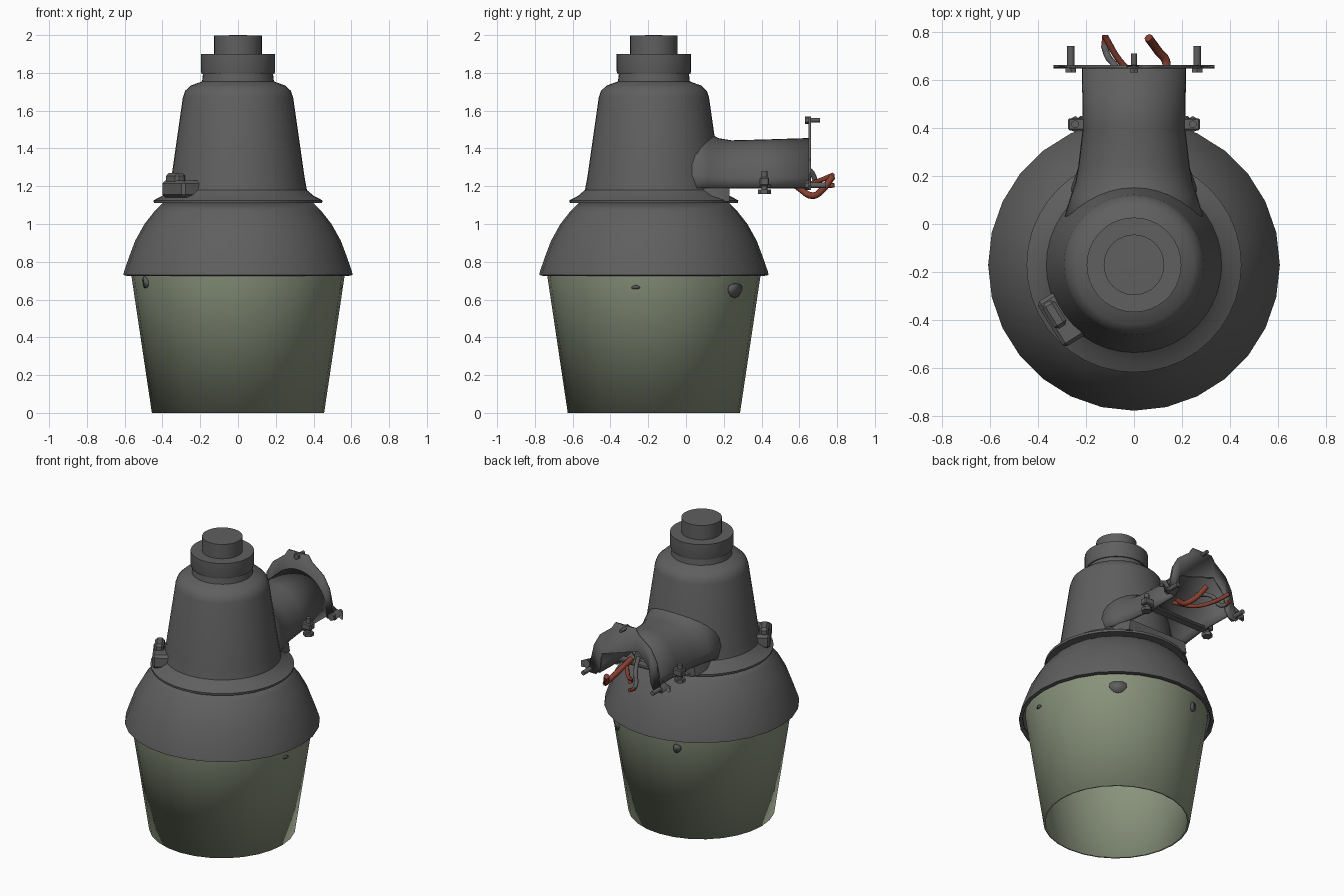
import bpy, bmesh
from math import sin, cos, pi, radians
from mathutils import Vector, Matrix

if "Cube" in bpy.data.objects:
    bpy.data.objects.remove(bpy.data.objects["Cube"])

AXIS_Y = -0.17  # lamp axis, set forward of the wall arm


def material(name, rgb):
    m = bpy.data.materials.new(name)
    m.use_nodes = True
    m.diffuse_color = (*rgb, 1)
    m.node_tree.nodes["Principled BSDF"].inputs["Base Color"].default_value = (*rgb, 1)
    return m


METAL = material("dark_grey_metal", (0.115, 0.115, 0.115))
LENS = material("pale_green_lens", (0.25, 0.29, 0.2))
RED = material("red_insulation", (0.24, 0.05, 0.03))


def finish(name, bm, mat, thickness=0, offset=-1, angle=35):
    bmesh.ops.remove_doubles(bm, verts=bm.verts, dist=1e-5)
    bmesh.ops.recalc_face_normals(bm, faces=bm.faces)
    me = bpy.data.meshes.new(name)
    bm.to_mesh(me)
    bm.free()
    ob = bpy.data.objects.new(name, me)
    bpy.context.collection.objects.link(ob)
    me.materials.append(mat)
    if thickness:
        mod = ob.modifiers.new("thickness", "SOLIDIFY")
        mod.thickness, mod.offset = thickness, offset
    bpy.ops.object.select_all(action="DESELECT")
    ob.select_set(True)
    bpy.context.view_layer.objects.active = ob
    bpy.ops.object.shade_smooth_by_angle(angle=radians(angle))
    return ob


def loft(bm, rings, closed):
    rows = [[bm.verts.new(p) for p in ring] for ring in rings]
    for a, b in zip(rows, rows[1:]):
        n = len(a)
        for i in range(n if closed else n - 1):
            j = (i + 1) % n
            bm.faces.new((a[i], a[j], b[j], b[i]))


def lathe(name, profile, mat, sides=28, **kw):
    bm = bmesh.new()
    turn = [2 * pi * i / sides for i in range(sides)]
    loft(bm, [[(r * cos(t), AXIS_Y + r * sin(t), z) for t in turn]
              for r, z in profile], True)
    return finish(name, bm, mat, **kw)


def box(name, size, matrix, bevel=0.006):
    bm = bmesh.new()
    bmesh.ops.create_cube(bm, size=1, matrix=matrix @ Matrix.Diagonal((*size, 1)))
    bmesh.ops.bevel(bm, geom=bm.edges[:], offset=bevel, segments=1, affect="EDGES")
    return finish(name, bm, METAL)


def rod(bm, start, end, radius, sides=12):
    a, b = Vector(start), Vector(end)
    turn = (b - a).to_track_quat("Z", "Y").to_matrix().to_4x4()
    bmesh.ops.create_cone(bm, cap_ends=True, segments=sides, radius1=radius,
                          radius2=radius, depth=(b - a).length,
                          matrix=Matrix.Translation((a + b) / 2) @ turn)


def bolt(name, start, end, radius, head, head_length):
    # Round shank with a hexagonal head at its start
    a, b = Vector(start), Vector(end)
    bm = bmesh.new()
    rod(bm, a, b, radius)
    rod(bm, a, a + (b - a).normalized() * head_length, head, 6)
    return finish(name, bm, METAL)


def wire(name, points, radius, mat):
    cu = bpy.data.curves.new(name, "CURVE")
    cu.dimensions = "3D"
    cu.bevel_depth, cu.bevel_resolution, cu.resolution_u = radius, 2, 6
    cu.use_fill_caps = True
    sp = cu.splines.new("BEZIER")
    sp.bezier_points.add(len(points) - 1)
    for bp, p in zip(sp.bezier_points, points):
        bp.co = p
        bp.handle_left_type = bp.handle_right_type = "AUTO"
    ob = bpy.data.objects.new(name, cu)
    bpy.context.collection.objects.link(ob)
    cu.materials.append(mat)


# Open-bottomed lens and the bell-shaped shade over it
lathe("lens", [(0.57, 0.78), (0.565, 0.73), (0.456, 0.0)], LENS, thickness=0.015)
lathe("shade", [(0.585, 0.725), (0.607, 0.73), (0.603, 0.75), (0.575, 0.83),
                (0.545, 0.91), (0.495, 1.0), (0.44, 1.07), (0.395, 1.115)],
      METAL, thickness=0.015)

# Tapered housing with its base flange
lathe("housing", [(0, 1.11), (0.445, 1.11), (0.447, 1.125), (0.4, 1.15),
                  (0.365, 1.18), (0.352, 1.25), (0.292, 1.67), (0.28, 1.705),
                  (0.25, 1.733), (0.19, 1.755), (0.185, 1.8), (0, 1.8)],
      METAL, sides=40)

# Sensor socket and cap on top
lathe("socket_ring", [(0, 1.795), (0.193, 1.795), (0.197, 1.81), (0.197, 1.9),
                      (0, 1.9)], METAL, sides=36)
lathe("sensor_cap", [(0, 1.89), (0.126, 1.89), (0.126, 1.998), (0, 2.0)],
      METAL, sides=32)

# Arched mounting arm, open below, flaring into the housing
bm = bmesh.new()
steps = [pi * i / 20 for i in range(21)]
sections = [(0.0, 0.3, 1.56), (0.12, 0.262, 1.485), (0.17, 0.245, 1.455),
            (0.24, 0.232, 1.443), (0.4, 0.213, 1.447), (0.65, 0.217, 1.455)]
loft(bm, [[(w * cos(t), y, 1.19 + (top - 1.19) * sin(t) ** 0.85) for t in steps]
          for y, w, top in sections], False)
finish("arm", bm, METAL, thickness=0.018)

# Skirt joining arm and flange
bm = bmesh.new()
loft(bm, [[(-w, -0.05, z), (-w, 0.15, z), (-w * 0.88, 0.23, z),
           (w * 0.88, 0.23, z), (w, 0.15, z), (w, -0.05, z)]
          for w, z in [(0.265, 1.12), (0.25, 1.195)]], True)
bmesh.ops.holes_fill(bm, edges=bm.edges[:])
finish("arm_skirt", bm, METAL)

# Arched wall plate with splayed, notched feet
half = [(0.02, 1.535), (0.03, 1.57), (0.075, 1.57), (0.1, 1.53), (0.19, 1.46),
        (0.235, 1.38), (0.25, 1.28), (0.335, 1.24), (0.335, 1.2), (0.285, 1.21),
        (0.28, 1.18), (0.22, 1.18), (0.195, 1.22), (0.18, 1.33), (0.1, 1.42)]
bm = bmesh.new()
outline = half + [(-x, z) for x, z in reversed(half)]
bm.faces.new([bm.verts.new((x, 0.655, z)) for x, z in outline])
bmesh.ops.triangulate(bm, faces=bm.faces[:])
finish("wall_plate", bm, METAL, thickness=0.014, offset=0)

# Clamp bar, its bolts and ears, and the wall bolts
box("clamp_bar", (0.46, 0.06, 0.02), Matrix.Translation((0, 0.42, 1.2)))
for side, label in ((1, "left"), (-1, "right")):
    box(label + "_clamp_ear", (0.08, 0.05, 0.045),
        Matrix.Translation((side * 0.235, 0.415, 1.225)))
    bolt(label + "_clamp_bolt", (side * 0.245, 0.415, 1.16),
         (side * 0.245, 0.415, 1.28), 0.016, 0.034, 0.022)
    bolt(label + "_wall_bolt", (side * 0.263, 0.63, 1.205),
         (side * 0.263, 0.74, 1.205), 0.015, 0.026, 0.022)
bolt("top_wall_bolt", (0, 0.63, 1.55), (0, 0.71, 1.55), 0.012, 0.02, 0.02)

# Supply wires hanging out of the arm
wire("red_wire", [(0.06, 0.5, 1.27), (0.11, 0.6, 1.19), (0.135, 0.67, 1.15),
                  (0.1, 0.72, 1.18), (0.06, 0.775, 1.25)], 0.018, RED)
wire("grey_wire", [(-0.03, 0.56, 1.32), (-0.08, 0.66, 1.28), (-0.11, 0.7, 1.21),
                   (-0.125, 0.745, 1.2)], 0.014, METAL)
wire("grey_wire_tip", [(-0.124, 0.74, 1.2), (-0.12, 0.785, 1.205)], 0.012, RED)
wire("cross_wire", [(0.1, 0.5, 1.24), (0.02, 0.6, 1.2), (-0.06, 0.68, 1.22),
                    (-0.12, 0.78, 1.26)], 0.013, RED)

# Latch on the front right of the flange
facing = Matrix.Translation((0, AXIS_Y, 0)) @ Matrix.Rotation(radians(212), 4, "Z")
box("latch_base", (0.14, 0.22, 0.09), facing @ Matrix.Translation((0.36, 0.03, 1.185)), 0.015)
box("latch_tab", (0.06, 0.12, 0.06), facing @ Matrix.Translation((0.39, 0, 1.24)), 0.015)

# Thin dark stains on the lens: compass angle, height, half width, half height
slope = (0.565 - 0.456) / 0.73
for i, (deg, z, w, h) in enumerate([(51, 0.65, 0.055, 0.038), (109, 0.66, 0.025, 0.03),
                                    (209, 0.69, 0.025, 0.03), (-10, 0.665, 0.022, 0.01)]):
    bm = bmesh.new()
    ring = []
    for k in range(12):
        a = 2 * pi * k / 12
        grow = 1 + 0.1 * sin(3 * a + i)
        zz = z + h * grow * sin(a)
        r = 0.456 + slope * zz + 0.001
        t = radians(deg) + w * grow * cos(a) / r
        ring.append(bm.verts.new((r * cos(t), AXIS_Y + r * sin(t), zz)))
    bm.faces.new(ring)
    finish("lens_stain_%d" % (i + 1), bm, METAL, thickness=0.008, offset=0)
